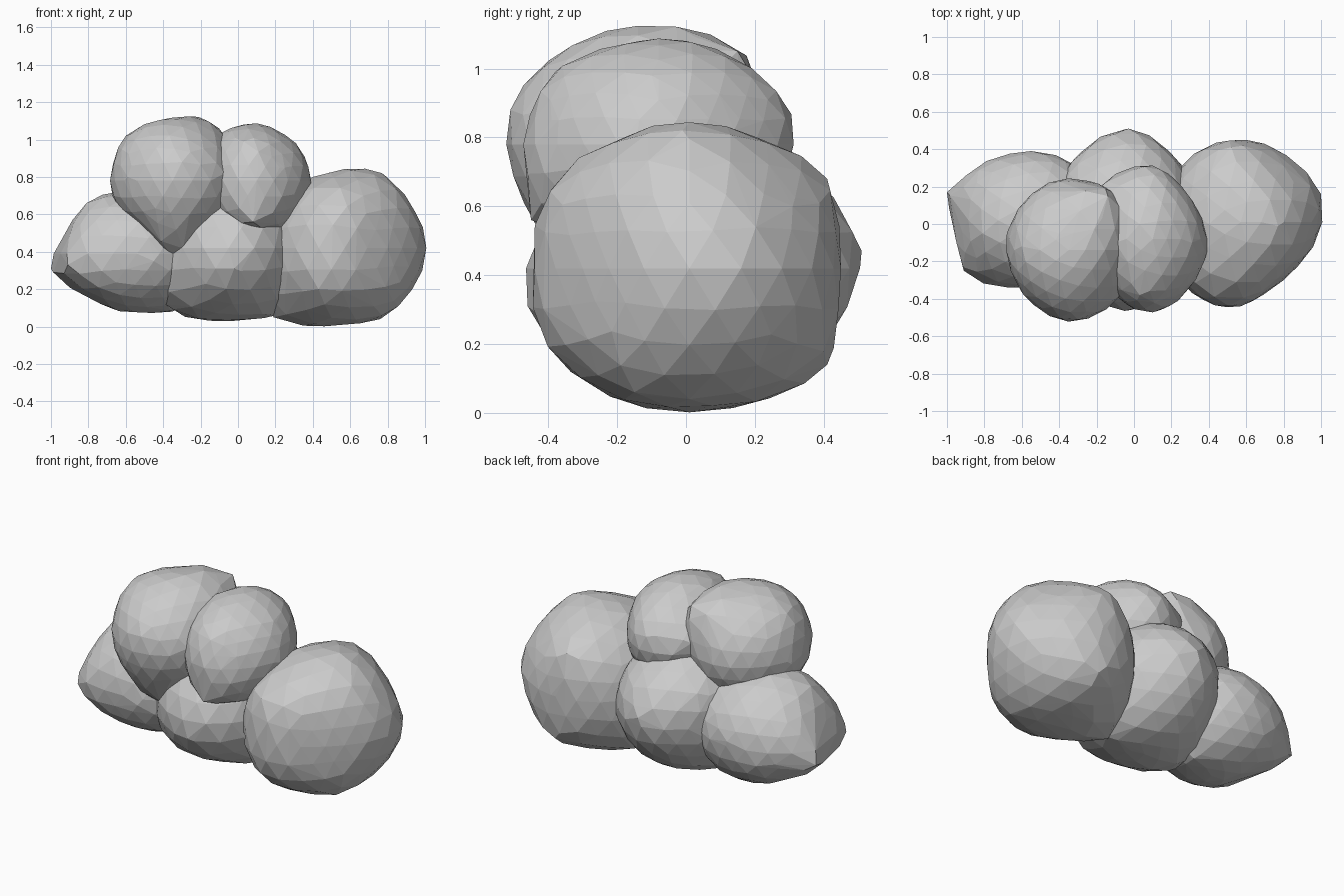
import bpy, bmesh
from mathutils import Vector

if "Cube" in bpy.data.objects:
    bpy.data.objects.remove(bpy.data.objects["Cube"])


def lump(name, centre, radii, corners, shrink=0.06, pull=3.0):
    """Faceted lump: an ellipsoid swelling smoothly out to a few blunt corners."""
    centre = Vector(centre)
    # Corners in the unit-sphere space of the ellipsoid
    unit = [Vector(((c[i] - centre[i]) / radii[i] for i in range(3))) for c in corners]
    bm = bmesh.new()
    bmesh.ops.create_icosphere(bm, subdivisions=3, radius=1)
    dirs = [v.co.normalized() for v in bm.verts]
    bm.free()
    points = list(unit)
    for d in dirs:
        total, swell = pull, -shrink * pull
        for u in unit:
            w = 1 / (d.angle(u) ** 3 + 0.01)
            total += w
            swell += w * (u.length - 1 - 0.01)
        points.append(d * (1 + swell / total))
    # Wrap a convex skin around the points
    bm = bmesh.new()
    for p in points:
        bm.verts.new([centre[i] + p[i] * radii[i] for i in range(3)])
    bmesh.ops.convex_hull(bm, input=bm.verts[:])
    loose = [v for v in bm.verts if not v.link_faces]
    bmesh.ops.delete(bm, geom=loose, context='VERTS')
    bmesh.ops.recalc_face_normals(bm, faces=bm.faces[:])
    mesh = bpy.data.meshes.new(name)
    bm.to_mesh(mesh)
    bm.free()
    obj = bpy.data.objects.new(name, mesh)
    bpy.context.collection.objects.link(obj)
    return obj


# Large lump on the right
lump("right_lump", (.57, .01, .42), (.40, .42, .40), [
    (1, .16, .42), (.77, -.01, .82), (.77, -.15, .06), (.6, .45, .42),
    (.52, .41, .68), (.6, .41, .14), (.43, -.39, .65), (.43, -.40, .20),
    (.80, -.30, .42), (.35, 0, .005), (.55, 0, .02), (.4, 0, .80),
    (.80, .31, .6), (.19, 0, .05)])

# Low lump on the left
lump("left_lump", (-.54, .02, .39), (.39, .36, .33), [
    (-1, .17, .31), (-.91, -.25, .33), (-.81, -.05, .66), (-.55, .39, .42),
    (-.82, .31, .32), (-.45, -.33, .35), (-.5, 0, .08), (-.8, 0, .17),
    (-.35, .1, .08), (-.92, 0, .49)])

# Central lump joining the others
lump("centre_lump", (-.05, .03, .42), (.39, .43, .38), [
    (-.03, .51, .47), (-.02, -.46, .31), (.02, 0, .035), (-.39, -.1, .12),
    (.2, 0, .06), (-.35, .3, .35), (.25, .32, .35), (-.3, .32, .62)])

# Upper left lump, tapering downwards
lump("upper_left_lump", (-.35, -.14, .78), (.32, .36, .32), [
    (-.34, -.25, .36), (-.6, -.12, 1.02), (-.40, -.05, 1.10), (-.17, .03, 1.09),
    (-.30, -.51, .88), (-.68, -.05, .76), (-.59, -.38, .80), (-.33, .23, .88),
    (-.14, .15, 1.05), (-.07, -.38, .82), (-.52, -.2, .53), (-.13, -.28, .55)])

# Upper middle lump
lump("upper_middle_lump", (.10, -.08, .78), (.28, .36, .28), [
    (.03, 0, 1.08), (.31, -.1, .98), (.39, -.15, .77), (-.1, -.1, 1.03),
    (.08, -.45, .56), (.03, -.38, .99), (0, .29, .88), (.25, -.37, .85),
    (.3, .14, .82), (.1, -.25, .49), (-.18, .2, .85), (.1, -.455, .68)])
